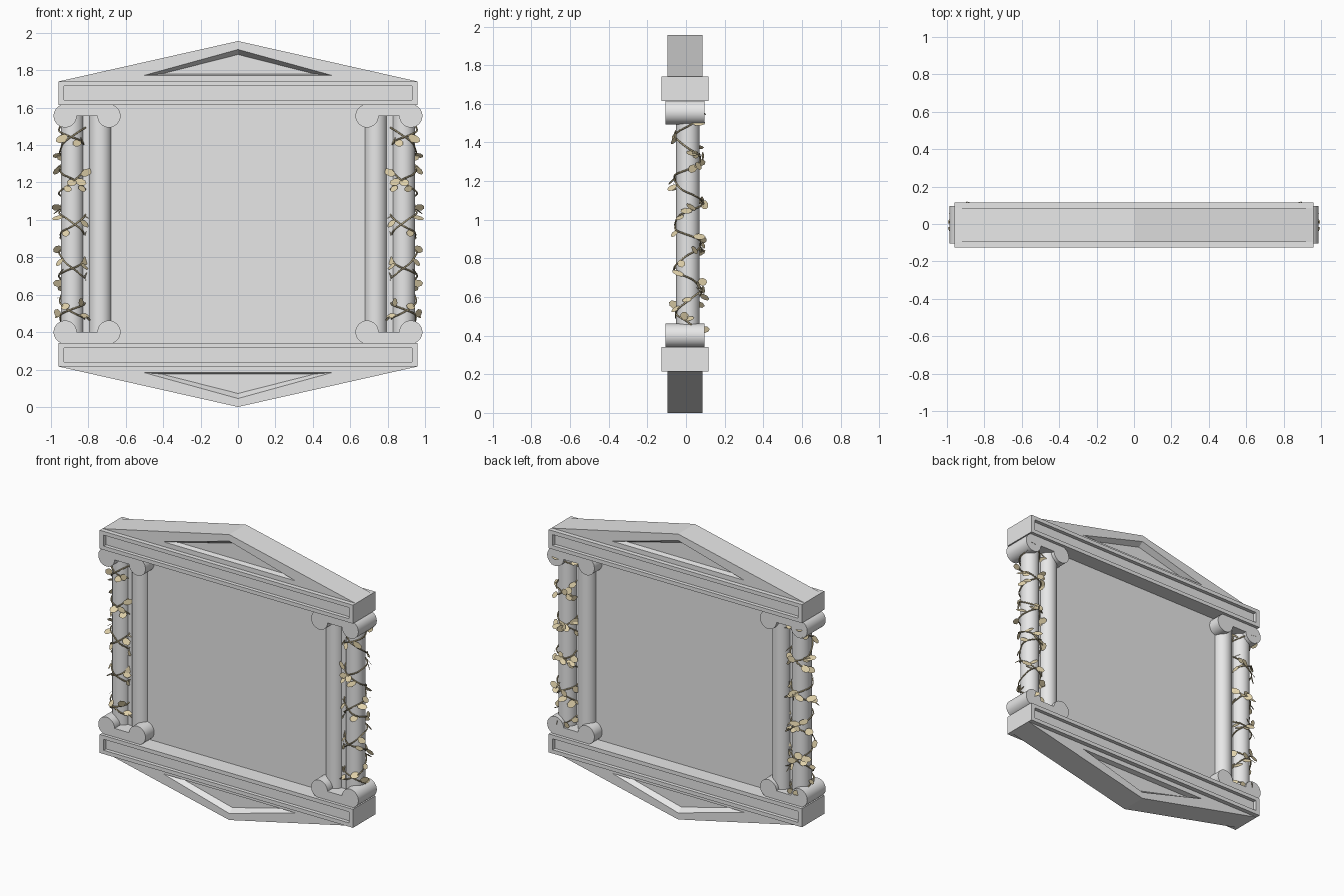
import bpy, bmesh, math, random
from mathutils import Vector, Matrix

if "Cube" in bpy.data.objects:
    bpy.data.objects.remove(bpy.data.objects["Cube"], do_unlink=True)

MID_Z = 0.978     # height of the symmetry plane
MID_Y = -0.005    # depth centre of the stonework
COL_Y = 0.01      # depth centre of the columns
random.seed(4)


def material(name, rgb):
    mat = bpy.data.materials.new(name)
    mat.use_nodes = True
    mat.diffuse_color = (*rgb, 1)
    mat.node_tree.nodes["Principled BSDF"].inputs["Base Color"].default_value = (*rgb, 1)
    return mat


stone = material("pale stone", (0.8, 0.8, 0.8))
leaf_tan = material("dry leaf", (0.76, 0.65, 0.41))
stem_brown = material("vine stem", (0.44, 0.37, 0.22))


def finish(bm, name, mat, smooth=False, mirror=False):
    bmesh.ops.recalc_face_normals(bm, faces=bm.faces)
    mesh = bpy.data.meshes.new(name)
    bm.to_mesh(mesh)
    bm.free()
    obj = bpy.data.objects.new(name, mesh)
    bpy.context.collection.objects.link(obj)
    mesh.materials.append(mat)
    if smooth:
        bpy.ops.object.select_all(action='DESELECT')
        obj.select_set(True)
        bpy.context.view_layer.objects.active = obj
        bpy.ops.object.shade_smooth_by_angle(angle=math.radians(40))
    if mirror:
        obj.modifiers.new("Mirror", 'MIRROR')
    return obj


def recessed_slab(name, outer, rim, floor, half_depth, recess):
    """Upright slab with the same sunken field on its front and back."""
    bm = bmesh.new()
    front = [(floor, recess - half_depth), (rim, -half_depth), (outer, -half_depth)]
    layers = front + [(pts, -y) for pts, y in reversed(front)]
    rings = [[bm.verts.new((x, MID_Y + y, z)) for x, z in pts] for pts, y in layers]
    n = len(outer)
    for a, b in zip(rings, rings[1:]):
        for i in range(n):
            j = (i + 1) % n
            bm.faces.new((a[i], a[j], b[j], b[i]))
    bm.faces.new(rings[0])
    bm.faces.new(rings[-1])
    return finish(bm, name, stone)


def triangle(half, base, apex, s):
    return [(-half, MID_Z + s * base), (half, MID_Z + s * base), (0, MID_Z + s * apex)]


def rectangle(half, low, high, s):
    a, b = MID_Z + s * low, MID_Z + s * high
    return [(-half, a), (half, a), (half, b), (-half, b)]


def add_cylinder(bm, radius, length, matrix, sides=32):
    bmesh.ops.create_cone(bm, cap_ends=True, segments=sides, radius1=radius,
                          radius2=radius, depth=length, matrix=matrix)


def add_box(bm, size, centre):
    bmesh.ops.create_cube(bm, size=1, matrix=Matrix.Translation(centre) @ Matrix.Diagonal((*size, 1)))


# Gables, beams and scroll blocks, upper and lower
for label, s in (("upper", 1), ("lower", -1)):
    recessed_slab(label + "_gable", triangle(0.96, 0.762, 0.978, s),
                  triangle(0.5, 0.795, 0.933, s), triangle(0.41, 0.802, 0.906, s), 0.09, 0.035)
    recessed_slab(label + "_beam", rectangle(0.96, 0.636, 0.763, s),
                  rectangle(0.93, 0.662, 0.737, s), rectangle(0.93, 0.662, 0.737, s), 0.121, 0.025)
    bm = bmesh.new()
    for x in (0.69, 0.924):
        add_cylinder(bm, 0.062, 0.2, Matrix.Translation((x, MID_Y, MID_Z + s * 0.578))
                     @ Matrix.Rotation(math.pi / 2, 4, 'X'))
    add_box(bm, (0.234, 0.2, 0.06), (0.807, MID_Y, MID_Z + s * 0.607))
    finish(bm, label + "_scrolls", stone, smooth=True, mirror=True)

# Wall panel, reaching behind both columns of each pair
bm = bmesh.new()
add_box(bm, (1.7, 0.02, 1.28), (0, 0, MID_Z))
finish(bm, "wall_panel", stone)

# Paired columns
OUTER_X = 0.886
for label, x in (("inner", 0.736), ("outer", OUTER_X)):
    bm = bmesh.new()
    add_cylinder(bm, 0.061, 1.18, Matrix.Translation((x, COL_Y, MID_Z)))
    finish(bm, label + "_columns", stone, smooth=True, mirror=True)


# Vines: two stems winding in opposite directions
TURNS, HALF = 5, 0.575


def vine_point(t, direction, radius):
    angle = -math.pi / 2 + direction * math.tau * TURNS * (t - 0.5)
    wobble = 0.012 * math.sin(t * 37 + direction)
    return Vector((OUTER_X + radius * math.cos(angle), COL_Y + radius * math.sin(angle),
                   MID_Z + HALF * (2 * t - 1) + wobble)), angle


curve = bpy.data.curves.new("vine_stems", 'CURVE')
curve.dimensions = '3D'
curve.bevel_depth = 0.0045
curve.bevel_resolution = 1
curve.use_fill_caps = True
STEPS = 120
for direction in (1, -1):
    spline = curve.splines.new('POLY')
    spline.points.add(STEPS)
    for i, point in enumerate(spline.points):
        radius = 0.068 + 0.005 * math.sin(i * 0.9)
        point.co = (*vine_point(i / STEPS, direction, radius)[0], 1)
curve.materials.append(stem_brown)
stems = bpy.data.objects.new("vine_stems", curve)
bpy.context.collection.objects.link(stems)
stems.modifiers.new("Mirror", 'MIRROR')


# Leaves: flat ovals along the stems, fullest on the outer and rear sides
def add_leaf(bm, matrix, length, width):
    ring = []
    for k in range(8):
        a = math.tau * k / 8
        ring.append(bm.verts.new(matrix @ Vector((length * (0.5 - 0.5 * math.cos(a)),
                                                  0.5 * width * math.sin(a), 0))))
    bm.faces.new(ring)


bm = bmesh.new()
COUNT = 46
for direction in (1, -1):
    for i in range(COUNT):
        t = (i + random.random()) / COUNT
        base, angle = vine_point(t, direction, 0.072)
        out = Vector((math.cos(angle), math.sin(angle), 0))
        if out.y - out.x * 0.5 < -0.5 and random.random() < 0.6:
            continue
        along = Vector((-out.y, out.x, 0)) * random.choice((1, -1))
        heading = (along + out * random.uniform(-0.1, 0.35)
                   + Vector((0, 0, random.uniform(-0.6, 0.5)))).normalized()
        normal = out + Vector((0, 0, random.uniform(-0.3, 1.5)))
        across = normal.cross(heading).normalized()
        normal = heading.cross(across)
        matrix = Matrix((heading, across, normal)).transposed().to_4x4()
        matrix.translation = base
        add_leaf(bm, matrix, random.uniform(0.05, 0.075), random.uniform(0.034, 0.048))
finish(bm, "vine_leaves", leaf_tan, mirror=True)
